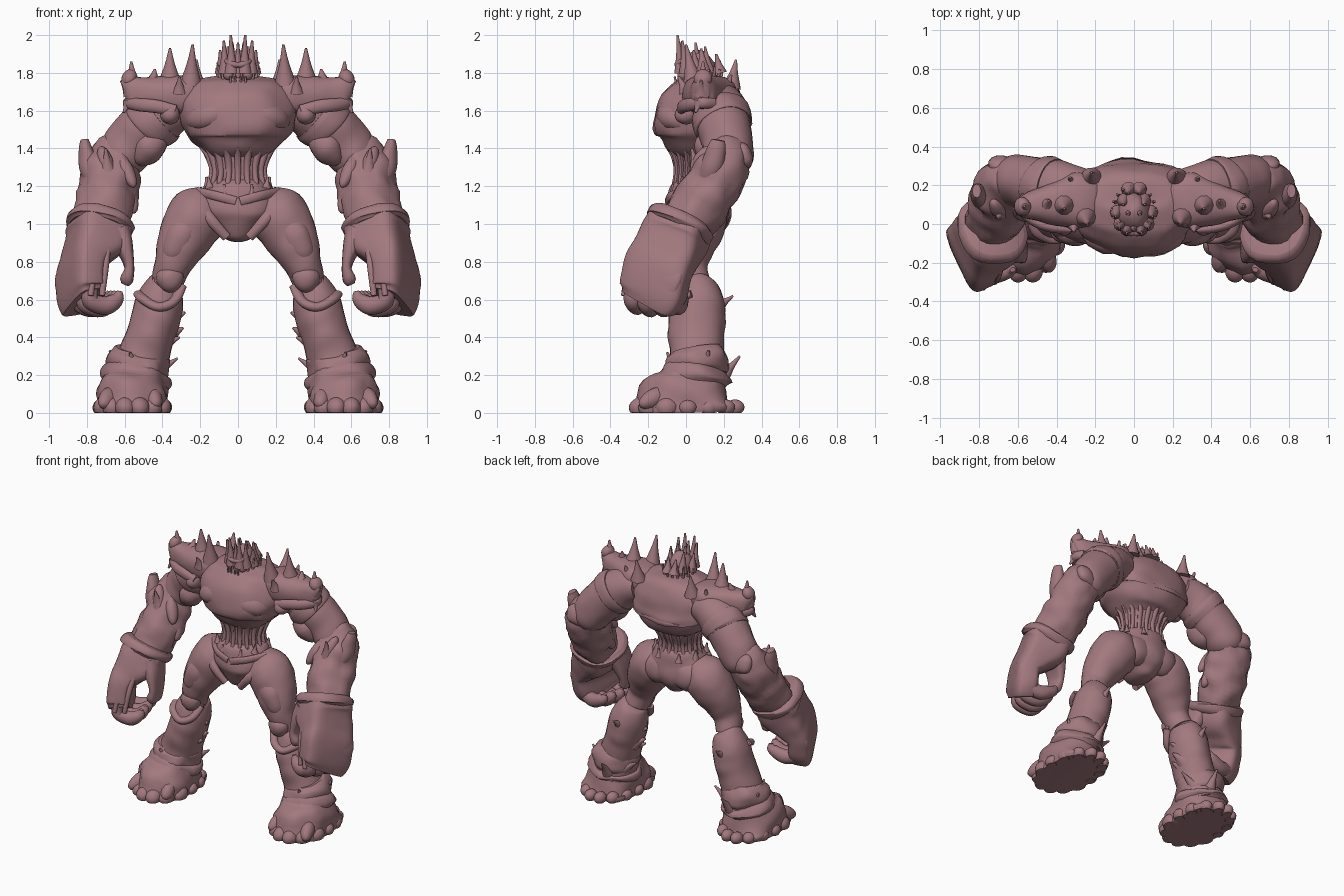
import bpy, bmesh, math, random
from mathutils import Vector, Euler, noise

random.seed(4)
mat = bpy.data.materials.new("stone_skin")
mat.diffuse_color = (0.36, 0.19, 0.21, 1)


def finish(name, bm, mirror):
    for v in bm.verts:
        v.co.z = max(v.co.z, 0)
    bmesh.ops.recalc_face_normals(bm, faces=bm.faces)
    me = bpy.data.meshes.new(name)
    bm.to_mesh(me)
    bm.free()
    ob = bpy.data.objects.new(name, me)
    bpy.context.collection.objects.link(ob)
    me.materials.append(mat)
    if mirror:
        ob.modifiers.new("Mirror", 'MIRROR').use_mirror_merge = False
    return ob


def spow(c, p):
    return math.copysign(abs(c) ** (2 / p), c)


def tube(name, pts, mirror=True, sides=24, p=2, twist=0, ref=(1, 0, 0), bump=0.06, step=5):
    """Smooth loft through (x, y, z, r1, r2) stations with superellipse rings."""
    P = [pts[0]] + list(pts) + [pts[-1]]
    S = []
    for i in range(1, len(P) - 2):
        for k in range(step):
            t = k / step
            S.append([0.5 * (2 * b + (c - a) * t + (2 * a - 5 * b + 4 * c - d) * t * t
                      + (3 * b - a - 3 * c + d) * t ** 3)
                      for a, b, c, d in zip(P[i - 1], P[i], P[i + 1], P[i + 2])])
    S.append(list(pts[-1]))
    bm = bmesh.new()
    rings = []
    for i, s in enumerate(S):
        c = Vector(s[:3])
        t = (Vector(S[min(i + 1, len(S) - 1)][:3]) - Vector(S[max(i - 1, 0)][:3])).normalized()
        u = Vector(ref)
        u = (u - u.dot(t) * t).normalized()
        w = t.cross(u)
        tw = math.radians(twist)
        u, w = u * math.cos(tw) + w * math.sin(tw), w * math.cos(tw) - u * math.sin(tw)
        ring = []
        for k in range(sides):
            a = 2 * math.pi * k / sides
            d = u * spow(math.cos(a), p) * max(s[3], .002) + w * spow(math.sin(a), p) * max(s[4], .002)
            ring.append(bm.verts.new(c + d * (1 + bump * noise.noise((c + d) * 11))))
        rings.append(ring)
    for a, b in zip(rings, rings[1:]):
        for k in range(sides):
            bm.faces.new((a[k], a[(k + 1) % sides], b[(k + 1) % sides], b[k]))
    bm.faces.new(rings[0])
    bm.faces.new(rings[-1])
    return finish(name, bm, mirror)


def spike(name, base, tip, r, mirror=True):
    b, t = Vector(base), Vector(tip)
    m = b.lerp(t, .5)
    ref = (0, 1, 0) if abs((t - b).normalized().x) > .8 else (1, 0, 0)
    tube(name, [(*b, r * 1.3, r * 1.3), (*m, r * .6, r * .6), (*t, .006, .006)], mirror, 10, ref=ref, step=3)


def blob(name, loc, scale, rot=(0, 0, 0), mirror=True):
    bm = bmesh.new()
    bmesh.ops.create_uvsphere(bm, u_segments=20, v_segments=12, radius=1)
    R = Euler([math.radians(a) for a in rot]).to_matrix()
    for v in bm.verts:
        d = Vector([a * s for a, s in zip(v.co, scale)])
        v.co = Vector(loc) + R @ d * (1 + .1 * noise.noise(d * 14 + Vector(loc)))
    return finish(name, bm, mirror)


# Torso, waist, pelvis
tube("chest", [(0, .08, 1.35, .14, .12), (0, .08, 1.40, .20, .19), (0, .085, 1.46, .265, .235),
               (0, .085, 1.54, .30, .255), (0, .115, 1.62, .315, .235), (0, .15, 1.69, .30, .18),
               (0, .175, 1.75, .22, .11), (0, .18, 1.775, .06, .04)], False, 40, p=2.35)
blob("pectoral", (.13, -.03, 1.57), (.155, .125, .09), (0, 12, 12))
tube("waist", [(0, .07, 1.12, .15, .12), (0, .07, 1.2, .14, .12), (0, .07, 1.28, .138, .12),
               (0, .08, 1.36, .16, .14), (0, .08, 1.42, .2, .17)], False, 32)
for k in range(18):
    c, s = math.cos(k * math.pi / 9 + .17), math.sin(k * math.pi / 9 + .17)
    tube("waist_tendon", [(.165 * c, .07 + .14 * s, 1.18, .012, .012), (.138 * c, .07 + .122 * s, 1.28, .016, .013),
                          (.16 * c, .08 + .145 * s, 1.36, .018, .016), (.2 * c, .08 + .18 * s, 1.41, .01, .01)],
         False, 8, step=3)
tube("pelvis", [(0, .07, 1.235, .15, .125), (0, .07, 1.2, .178, .15), (0, .065, 1.12, .215, .17),
                (0, .065, 1.04, .2, .17), (0, .06, .97, .125, .14), (0, .06, .92, .065, .1),
                (0, .06, .905, .02, .04)], False, 32)
tube("hip_strap", [(.01, -.10, 1.12, .025, .012), (.12, -.075, 1.15, .025, .015), (.215, .03, 1.17, .025, .02)],
     ref=(0, 0, 1))
tube("groin_strap", [(.22, .0, 1.13, .03, .03), (.15, -.07, 1.03, .03, .025), (.06, -.06, .93, .025, .02)])
for x, y, z in ((.15, -.02, 1.25), (.07, -.07, 1.21), (.16, .12, 1.25), (.08, .2, 1.23)):
    spike("belt_tooth", (x, y, z - .06), (x * 1.05, y, z), .02)

# Head, crown and collar
blob("head", (0, .06, 1.79), (.085, .1, .13), mirror=False)
blob("jaw", (0, -.0, 1.735), (.065, .06, .05), mirror=False)
tube("brow", [(.0, -.045, 1.84, .014, .014), (.04, -.04, 1.85, .018, .018), (.08, .01, 1.88, .012, .012)],
     ref=(0, 0, 1), sides=10)
blob("cheek", (.05, -.015, 1.79), (.028, .03, .03))
tube("collar", [(0, -.07, 1.67, .022, .02), (.06, -.055, 1.685, .022, .02), (.105, .0, 1.73, .02, .02),
                (.12, .08, 1.76, .02, .02)], ref=(0, 0, 1), sides=12)
for k in range(18):
    a = k * math.pi / 9
    c, s = math.cos(a), math.sin(a)
    spike("mane_spine", (.09 * c, .075 + .10 * s, 1.70), (.115 * c, .075 + .12 * s, 1.81 + .06 * random.random()),
          .015, False)
for x, y, z in ((.038, -.045, 2.0), (.075, -.02, 1.97), (.095, .04, 1.92), (.03, .05, 1.96), (.055, .1, 1.94),
                (.03, .16, 1.9)):
    spike("crown_spike", (x * .9, y + .02, 1.8), (x, y, z), .03)
spike("crown_centre", (0, -.02, 1.8), (0, -.03, 1.96), .025, False)
for x in (.015, .04):
    spike("tooth", (x, -.05, 1.73), (x, -.06, 1.78), .01)

# Shoulder armour
tube("shoulder_pad", [(.17, .14, 1.66, .10, .08), (.26, .125, 1.68, .145, .105), (.37, .11, 1.68, .125, .105),
                      (.48, .1, 1.69, .09, .09), (.57, .09, 1.695, .06, .085), (.60, .09, 1.69, .03, .07)],
     ref=(0, 1, 0), p=2.5)
tube("pad_rim", [(.33, -.03, 1.60, .03, .02), (.42, -.02, 1.62, .035, .025), (.51, .01, 1.63, .035, .025),
                 (.585, .08, 1.64, .03, .025), (.56, .15, 1.64, .03, .02)], ref=(0, 0, 1))
blob("pad_hook", (.36, -.0, 1.58), (.05, .06, .055))
blob("pad_tip", (.575, .09, 1.77), (.04, .05, .05), (0, -20, 0))
for b, t, r in (((.25, .04, 1.74), (.24, 0, 1.95), .045), ((.36, .1, 1.75), (.36, .08, 1.93), .048),
                ((.56, .09, 1.76), (.565, .09, 1.86), .03), ((.57, .08, 1.70), (.62, .08, 1.76), .035),
                ((.45, .1, 1.75), (.44, .12, 1.82), .035), ((.22, .24, 1.72), (.22, .265, 1.87), .042),
                ((.32, .21, 1.70), (.33, .24, 1.79), .03),
                ((.31, .0, 1.70), (.31, -.04, 1.78), .03), ((.58, .07, 1.64), (.605, .05, 1.59), .025)):
    spike("shoulder_spike", b, t, r)

# Arms
tube("upper_arm", [(.25, .17, 1.63, .1, .12), (.37, .18, 1.6, .14, .145), (.48, .2, 1.52, .145, .14),
                   (.57, .22, 1.42, .14, .135), (.63, .22, 1.33, .12, .13), (.66, .21, 1.28, .05, .06)])
tube("arm_band", [(.41, .185, 1.58, .15, .15), (.435, .19, 1.56, .158, .157), (.47, .195, 1.53, .157, .155),
                  (.485, .2, 1.515, .147, .145)])
blob("biceps", (.47, .14, 1.41), (.085, .095, .11), (0, -35, 0))
tube("forearm", [(.61, .23, 1.44, .06, .06), (.635, .22, 1.39, .125, .11), (.67, .19, 1.29, .15, .145),
                 (.69, .13, 1.18, .155, .15), (.71, .05, 1.06, .15, .145), (.735, -.03, .95, .13, .13)], bump=.2)
tube("elbow_horn", [(.75, .1, 1.2, .05, .06), (.785, .14, 1.3, .055, .06), (.805, .16, 1.39, .038, .05),
                    (.812, .17, 1.445, .022, .035)], bump=.12)
blob("elbow_knob", (.66, .29, 1.36), (.1, .055, .08), (20, 0, 20))
for x, y, z, l, r in ((.59, .07, 1.28, .1, 25), (.65, .03, 1.2, .12, 8), (.75, .02, 1.16, .11, -12),
                      (.8, .12, 1.12, .1, -6), (.57, .1, 1.13, .08, 15), (.7, .08, 1.33, .09, 20)):
    blob("forearm_vein", (x, y, z), (.04, .045, l), (-25, r, 0))
spike("forearm_spike", (.69, .06, 1.28), (.70, .03, 1.4), .035)

# Gauntlets and fists
tube("gauntlet_cuff", [(.722, -.015, 1.03, .155, .16), (.727, -.025, 1.01, .178, .185),
                       (.732, -.035, .985, .178, .185), (.737, -.045, .965, .155, .17)], p=2.4, twist=12)
tube("gauntlet", [(.73, -.03, .99, .15, .165), (.75, -.065, .92, .15, .17), (.80, -.11, .84, .11, .178),
                  (.835, -.15, .76, .085, .185), (.835, -.175, .64, .082, .18), (.82, -.195, .585, .075, .155)],
     p=4, twist=24, sides=32, bump=.03)
tube("gauntlet_plate", [(.83, -.08, .95, .03, .09), (.86, -.12, .84, .035, .13), (.887, -.16, .74, .035, .16),
                        (.872, -.2, .63, .03, .14)], p=4, twist=24)
for x, y in ((.70, -.27), (.76, -.3)):
    tube("gauntlet_ridge", [(x - .02, y + .1, .97, .018, .02), (x, y + .01, .8, .02, .02),
                            (x + .02, y - .03, .62, .015, .015)], sides=10)
tube("thumb", [(.64, -.09, .95, .075, .1), (.60, -.11, .87, .045, .09), (.575, -.13, .77, .026, .07),
               (.59, -.14, .705, .035, .06), (.60, -.14, .68, .02, .035)], p=3)
for i in range(4):
    dx, dy = -.03 * i, -.072 * i
    h = .012 * abs(i - 1.5)
    tube("finger", [(.87 + dx, -.07 + dy, .66, .04, .04), (.87 + dx, -.065 + dy, .575 + h, .048, .045),
                    (.80 + dx, -.045 + dy, .55 + h, .045, .05), (.735 + dx * .8, -.03 + dy, .565 + h, .042, .045),
                    (.69 + dx * .6, -.02 + dy, .61, .032, .035), (.68 + dx * .6, -.02 + dy, .645, .012, .015)],
         ref=(.4, .91, 0), sides=14)

# Legs
tube("thigh", [(.13, .07, 1.13, .09, .1), (.2, .065, 1.06, .155, .155), (.265, .045, .96, .15, .15),
               (.315, .02, .86, .125, .125), (.35, .015, .77, .095, .1), (.38, .04, .68, .085, .09)])
blob("thigh_muscle", (.31, -.05, .92), (.08, .065, .13), (0, -25, 0))
blob("buttock", (.11, .14, 1.06), (.12, .09, .11))
tube("shin", [(.375, .06, .71, .06, .06), (.39, .06, .68, .095, .1), (.41, .065, .6, .125, .135),
              (.435, .06, .5, .13, .15), (.465, .055, .4, .128, .148), (.505, .055, .28, .14, .145),
              (.54, .06, .15, .16, .16)])
tube("shin_guard_rim", [(.30, .0, .67, .022, .03), (.34, -.055, .59, .025, .03), (.42, -.075, .56, .025, .03),
                        (.50, -.04, .60, .025, .03), (.525, .03, .63, .02, .03)], ref=(0, 0, 1), sides=14)
blob("kneecap", (.36, -.035, .71), (.075, .065, .07), (0, 20, 0))
for b, t, r in (((.43, .0, .63), (.445, -.01, .72), .035), ((.37, -.03, .68), (.39, -.05, .76), .03),
                ((.32, .0, .68), (.29, -.02, .73), .03), ((.5, .03, .58), (.54, .02, .64), .03),
                ((.42, .18, .57), (.42, .25, .62), .025), ((.36, .08, .50), (.28, .05, .53), .045),
                ((.37, .08, .41), (.29, .06, .45), .045), ((.40, .05, .36), (.31, .03, .40), .04),
                ((.42, .12, .22), (.32, .12, .29), .03), ((.5, .2, .2), (.49, .285, .3), .03),
                ((.62, .1, .24), (.68, .12, .33), .035), ((.55, -.06, .24), (.57, -.10, .32), .03)):
    spike("leg_spike", b, t, r)

# Boots and feet
tube("boot_cuff", [(.52, .05, .335, .13, .13), (.525, .055, .30, .165, .16), (.53, .055, .24, .165, .165),
                   (.535, .055, .21, .15, .15)], bump=.15)
tube("ankle_band", [(.535, .06, .235, .15, .15), (.54, .055, .21, .178, .178), (.545, .05, .17, .182, .188),
                    (.55, .05, .13, .16, .16)], bump=.15)
tube("foot", [(.545, .055, .22, .15, .15), (.55, .035, .15, .175, .195), (.56, .01, .08, .188, .25),
              (.56, .005, .03, .19, .265), (.56, .005, 0, .185, .26)], p=2.4, bump=.12)
for k in range(14):
    a = k * math.pi / 7
    x, y = .56 + .17 * math.cos(a), .01 + .255 * math.sin(a)
    s = .055 if y < -.1 else .042
    blob("toe", (x, y, .03), (s, s * 1.15, s))
for x in (.45, .53, .61, .69):
    blob("toe_knuckle", (x, -.17, .08), (.048, .09, .05), (25, 0, (x - .56) * 150))

# Smooth shading with sharp edges kept
bpy.ops.object.select_all(action='SELECT')
bpy.context.view_layer.objects.active = bpy.context.collection.objects[0]
bpy.ops.object.shade_smooth_by_angle(angle=math.radians(45))
